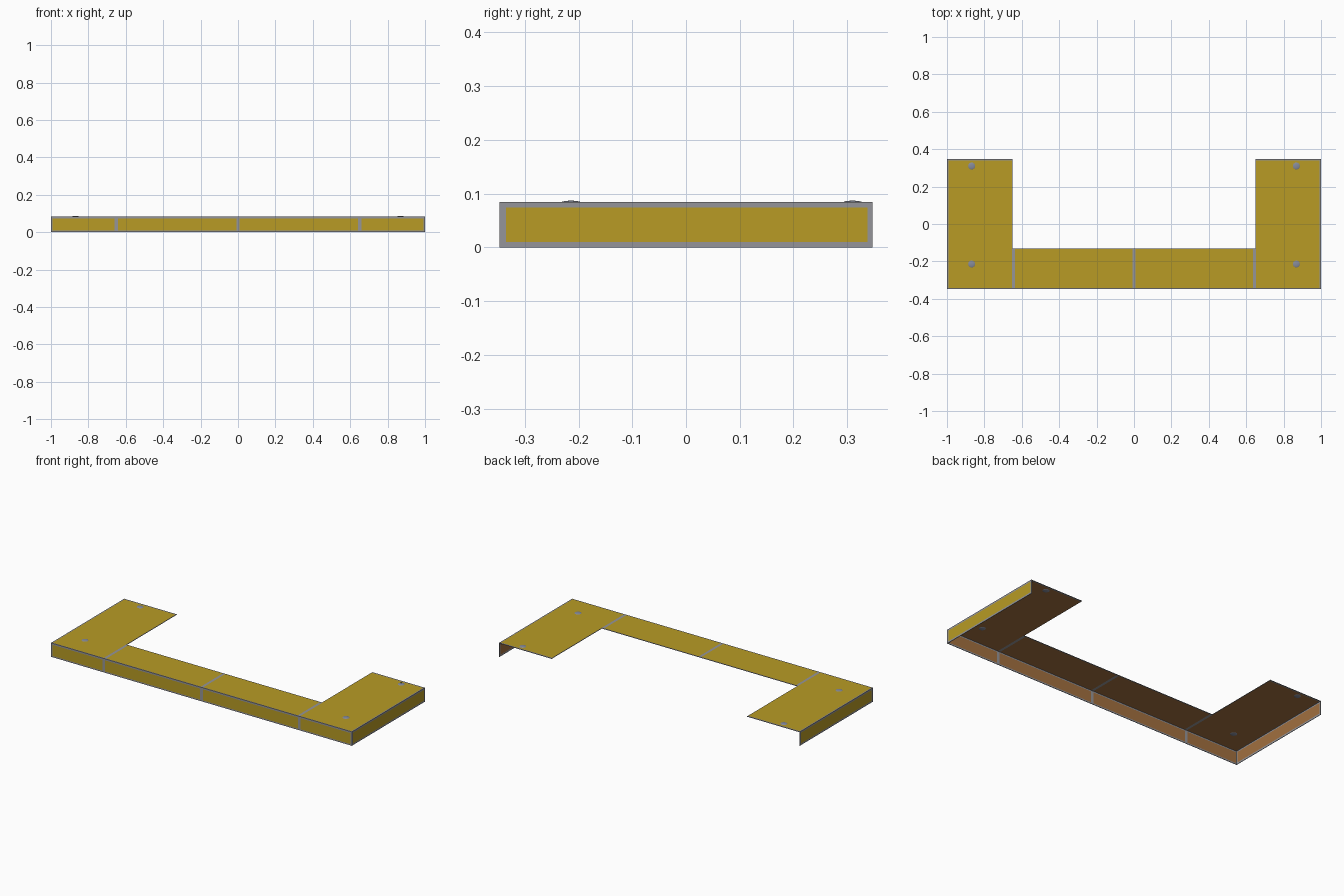
import bpy, bmesh
from mathutils import Vector

if "Cube" in bpy.data.objects:
    bpy.data.objects.remove(bpy.data.objects["Cube"])


def material(name, rgb):
    m = bpy.data.materials.new(name)
    m.diffuse_color = (*rgb, 1)
    m.use_nodes = True
    m.node_tree.nodes["Principled BSDF"].inputs["Base Color"].default_value = m.diffuse_color
    return m


GOLD = material("gold_outside", (0.48, 0.33, 0.018))
BROWN = material("brown_inside", (0.36, 0.16, 0.05))
TRIM = material("grey_trim", (0.30, 0.30, 0.32))
STEEL = material("bolt_steel", (0.24, 0.26, 0.33))

T = 0.003            # sheet thickness
X, Y, Z = 1.0, 0.347, 0.084
ARM, BAR = 0.65, -0.13


def plate(name, lo, hi, axis, sign, margins):
    """Thin sheet: gold outside, brown inside, grey border.
    margins = {axis: (low margin, high margin)}"""
    lo, hi = Vector(lo), Vector(hi)
    bm = bmesh.new()
    bmesh.ops.create_cube(bm, size=1)
    for v in bm.verts:
        for i in range(3):
            v.co[i] = lo[i] if v.co[i] < 0 else hi[i]
    for i, (a, b) in margins.items():
        for pos, width in ((lo[i] + a, a), (hi[i] - b, b)):
            if width > 0:
                co, no = Vector(), Vector()
                co[i], no[i] = pos, 1
                geom = bm.verts[:] + bm.edges[:] + bm.faces[:]
                bmesh.ops.bisect_plane(bm, geom=geom, dist=1e-6, plane_co=co, plane_no=no)
    bm.normal_update()
    for f in bm.faces:
        c = f.calc_center_median()
        inside = all(lo[i] + a < c[i] < hi[i] - b for i, (a, b) in margins.items())
        if abs(f.normal[axis]) < 0.5 or not inside:
            f.material_index = 2
        else:
            f.material_index = 0 if f.normal[axis] * sign > 0 else 1
    me = bpy.data.meshes.new(name)
    bm.to_mesh(me)
    bm.free()
    for m in (GOLD, BROWN, TRIM):
        me.materials.append(m)
    bpy.context.collection.objects.link(bpy.data.objects.new(name, me))


def span(s, a, b):
    """Range a..b mirrored to side s, in rising order."""
    return (a, b) if s > 0 else (-b, -a)


def pair(s, inner, outer):
    return (inner, outer) if s > 0 else (outer, inner)


for s, side in ((-1, "left"), (1, "right")):
    # arm top
    x0, x1 = span(s, ARM, X)
    plate(f"{side}_arm_top", (x0, -Y, Z - T), (x1, Y, Z), 2, 1,
          {0: pair(s, 0.003, 0.007), 1: (0.006, 0.008)})
    # arm front skirt
    plate(f"{side}_arm_front", (x0, -Y, 0), (x1, -Y + T, Z - T), 1, -1,
          {0: pair(s, 0.009, 0.008), 2: (0.008, 0.007)})
    # bar top and front skirt
    x0, x1 = span(s, 0, ARM)
    plate(f"{side}_bar_top", (x0, -Y, Z - T), (x1, BAR, Z), 2, 1,
          {0: pair(s, 0.008, 0.013), 1: (0.006, 0.005)})
    plate(f"{side}_bar_front", (x0, -Y, 0), (x1, -Y + T, Z - T), 1, -1,
          {0: pair(s, 0.009, 0.009), 2: (0.008, 0.007)})
    # outer side skirt
    x0, x1 = span(s, X - T, X)
    plate(f"{side}_side_skirt", (x0, -Y + T, 0), (x1, Y, Z - T), 0, s,
          {1: (0.009, 0.009), 2: (0.01, 0.007)})
    # domed bolts
    for y, end in ((-0.214, "front"), (0.31, "back")):
        bpy.ops.mesh.primitive_uv_sphere_add(segments=16, ring_count=8, radius=1,
                                             location=(s * 0.868, y, Z - T / 2))
        o = bpy.context.object
        o.name = f"{side}_{end}_bolt"
        o.scale = (0.02, 0.02, 0.0045)
        o.data.materials.append(STEEL)
        bpy.ops.object.shade_smooth_by_angle()
